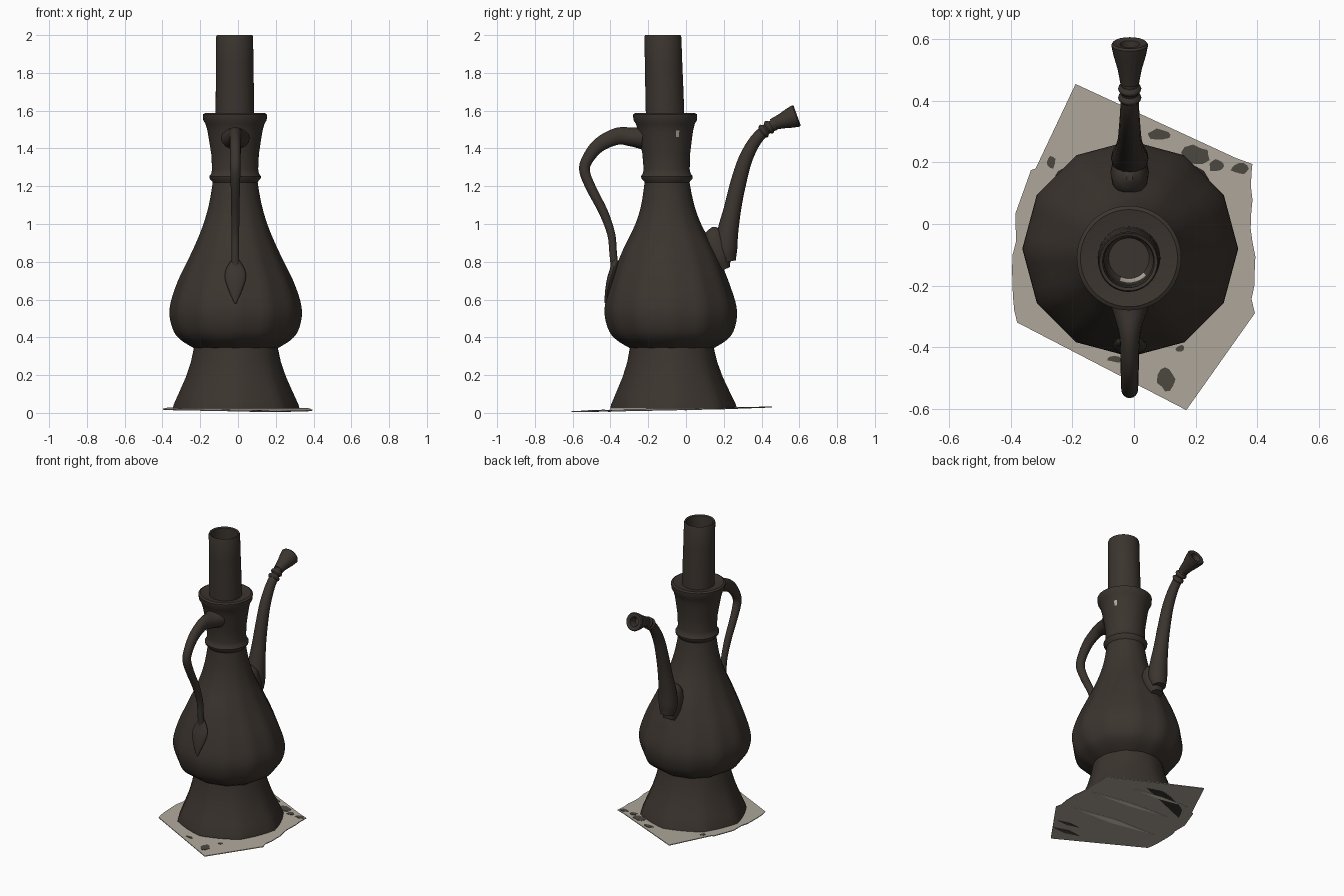
import bpy, bmesh, math, random
from mathutils import Vector

if "Cube" in bpy.data.objects:
    bpy.data.objects.remove(bpy.data.objects["Cube"])

random.seed(4)


def material(name, rgb):
    m = bpy.data.materials.new(name)
    m.diffuse_color = (*rgb, 1)
    m.use_nodes = True
    m.node_tree.nodes["Principled BSDF"].inputs["Base Color"].default_value = m.diffuse_color
    return m


BRONZE = material("dark bronze", (0.044, 0.035, 0.028))
SHEET = material("pale stone", (0.43, 0.39, 0.33))
STREAK = material("light streak", (0.72, 0.67, 0.58))
BLOTCH = material("blotch grey", (0.075, 0.066, 0.055))


def make(name, verts, faces, mats, smooth=40):
    me = bpy.data.meshes.new(name)
    me.from_pydata(verts, [], faces)
    for m in mats:
        me.materials.append(m)
    bm = bmesh.new()
    bm.from_mesh(me)
    bmesh.ops.recalc_face_normals(bm, faces=bm.faces)
    bm.to_mesh(me)
    bm.free()
    ob = bpy.data.objects.new(name, me)
    bpy.context.collection.objects.link(ob)
    if smooth:
        bpy.ops.object.select_all(action='DESELECT')
        ob.select_set(True)
        bpy.context.view_layer.objects.active = ob
        bpy.ops.object.shade_smooth_by_angle(angle=math.radians(smooth))
    return ob


def loft(name, rings, mats, smooth=40):
    """Join equal rings of points, closing both ends."""
    n = len(rings[0])
    verts = [p for r in rings for p in r]
    faces = [(i * n + j, i * n + (j + 1) % n, (i + 1) * n + (j + 1) % n, (i + 1) * n + j)
             for i in range(len(rings) - 1) for j in range(n)]
    faces += [tuple(range(n))[::-1], tuple(range(len(verts) - n, len(verts)))]
    return make(name, verts, faces, mats, smooth)


def spline(pts, steps=4):
    """Catmull-Rom through points of any dimension."""
    p = [Vector(q) for q in pts]
    p = [2 * p[0] - p[1]] + p + [2 * p[-1] - p[-2]]
    out = []
    for a, b, c, d in zip(p, p[1:], p[2:], p[3:]):
        for k in range(steps):
            t = k / steps
            out.append(0.5 * (2 * b + (c - a) * t + (2 * a - 5 * b + 4 * c - d) * t * t
                              + (3 * b - a - 3 * c + d) * t ** 3))
    return out + [p[-2]]


SEG = 48


def ring(r, z, sides=0, amount=0.0, deep=1.0):
    """Slightly leaning horizontal ring, optionally faceted and deepened in y."""
    cx, cy = -0.01 - 0.004 * z, -0.065 - 0.029 * z
    out = []
    for j in range(SEG):
        a = 2 * math.pi * j / SEG
        k = 1.0
        if sides:
            w = 2 * math.pi / sides
            poly = math.cos(w / 2) / math.cos((a % w) - w / 2)
            k = 1 + amount * (poly - 1)
        out.append((cx + r * k * math.cos(a), cy + r * k * deep * math.sin(a), z))
    return out


# flared foot
foot = [(0.336, 0.022), (0.33, 0.045), (0.305, 0.10), (0.265, 0.19), (0.238, 0.27), (0.222, 0.345), (0.215, 0.38)]
loft("foot", [ring(r, z, 8, 0.6 * (0.40 - z) / 0.4) for r, z in foot], [BRONZE])

# faceted pear-shaped belly, a little deeper than wide at its shoulder
belly = [(0.205, 0.335), (0.235, 0.35), (0.29, 0.385), (0.328, 0.43), (0.35, 0.51), (0.343, 0.59), (0.305, 0.70),
         (0.256, 0.80), (0.209, 0.90), (0.169, 1.0), (0.14, 1.1), (0.122, 1.2), (0.118, 1.24)]
loft("belly", [ring(r, z, 12, max(0, min(1, (1.2 - z) / 0.5)), 1 + 0.08 * math.exp(-((z - 0.87) / 0.13) ** 2))
               for r, z in spline(belly, 3)], [BRONZE])

# neck with raised collar ring and flared mouth
neck = [(0.115, 1.21), (0.121, 1.225), (0.135, 1.24), (0.137, 1.252), (0.126, 1.268), (0.122, 1.29), (0.126, 1.37),
        (0.14, 1.46), (0.146, 1.495), (0.156, 1.53), (0.168, 1.55), (0.17, 1.58), (0.158, 1.587), (0.09, 1.572)]
ob = loft("neck", [ring(r, z) for r, z in neck], [BRONZE, SHEET])
for f in ob.data.polygons:  # small pale worn spot on the right side
    c = f.center
    if 1.46 < c.z < 1.495 and c.x > 0 and -0.06 < c.y < -0.04:
        f.material_index = 1

# open tube rising from the mouth
tube = [(0.102, 1.56), (0.101, 1.70), (0.099, 1.85), (0.098, 1.99), (0.094, 2.0), (0.084, 1.995), (0.08, 1.85),
        (0.078, 1.62), (0.066, 1.60)]
ob = loft("top_tube", [ring(r, z) for r, z in tube], [BRONZE, SHEET])
for f in ob.data.polygons:  # pale patch low inside the tube, towards the front
    c = f.center
    if 1.60 < c.z < 1.62 and c.y < -0.165 and -0.04 < c.x < 0.04:
        f.material_index = 1


def sweep(name, pts, n=16, x=-0.014):
    """Sweep ellipses along a path in the side plane: (y, z, half depth, half width)."""
    s = spline(pts)
    rings = []
    for i, (y, z, r, rx) in enumerate(s):
        a, b = s[max(i - 1, 0)], s[min(i + 1, len(s) - 1)]
        t = Vector((b[0] - a[0], b[1] - a[1])).normalized()
        rings.append([(x + rx * math.cos(u), y - t.y * r * math.sin(u), z + t.x * r * math.sin(u))
                      for u in (2 * math.pi * k / n for k in range(n))])
    return loft(name, rings, [BRONZE])


# handle
sweep("handle", [(-0.23, 1.455, 0.06, 0.075), (-0.285, 1.46, 0.05, 0.055), (-0.362, 1.465, 0.045, 0.034),
                 (-0.458, 1.42, 0.038, 0.03), (-0.52, 1.345, 0.031, 0.028), (-0.537, 1.28, 0.028, 0.027),
                 (-0.50, 1.185, 0.026, 0.024), (-0.437, 1.063, 0.024, 0.022), (-0.396, 0.947, 0.021, 0.02),
                 (-0.386, 0.85, 0.02, 0.02), (-0.376, 0.75, 0.02, 0.022)])

# leaf-shaped plate where the handle meets the belly
sweep("handle_leaf", [(-0.373, 0.81, 0.018, 0.02), (-0.385, 0.76, 0.018, 0.05), (-0.40, 0.71, 0.018, 0.055),
                      (-0.417, 0.64, 0.012, 0.032), (-0.425, 0.58, 0.006, 0.005)])

# spout
sweep("spout", [(0.225, 0.80, 0.04, 0.045), (0.215, 0.86, 0.056, 0.06), (0.22, 0.95, 0.056, 0.058),
                (0.246, 1.08, 0.046, 0.046), (0.275, 1.21, 0.042, 0.039), (0.315, 1.344, 0.037, 0.035),
                (0.37, 1.445, 0.032, 0.031), (0.43, 1.505, 0.029, 0.028), (0.47, 1.525, 0.03, 0.03)])
# fairing that joins the spout to the belly
sweep("spout_root", [(0.205, 0.76, 0.03, 0.04), (0.18, 0.82, 0.06, 0.06), (0.155, 0.89, 0.07, 0.06),
                     (0.15, 0.95, 0.05, 0.045), (0.15, 0.985, 0.01, 0.01)])
# flared spout tip, hollowed at the mouth
d = Vector((0.94, 0.34))
tip = [(0, 0.03), (0.05, 0.039), (0.10, 0.053), (0.135, 0.06), (0.142, 0.055), (0.138, 0.032), (0.09, 0.022)]
rings = []
for s, r in tip:
    y, z = Vector((0.455, 1.526)) + d * s
    rings.append([(-0.014 + r * math.cos(u), y - d.y * r * math.sin(u), z + d.x * r * math.sin(u))
                  for u in (2 * math.pi * k / 20 for k in range(20))])
loft("spout_tip", rings, [BRONZE])
# two thin rings on the spout
for i, (y, z) in enumerate([(0.411, 1.492), (0.44, 1.513)]):
    sweep(f"spout_ring_{i + 1}", [(y - 0.012, z - 0.008, 0.029, 0.029), (y, z, 0.039, 0.038),
                                  (y + 0.012, z + 0.008, 0.029, 0.029)])


def sheet_z(x, y):
    return 0.023 + 0.02 * y - 0.008 * x


def plate(name, outline, lift, thick, mats):
    bottom = [(x, y, sheet_z(x, y) + lift) for x, y in outline]
    top = [(x, y, z + thick) for x, y, z in bottom]
    return loft(name, [bottom, top], mats, 0)


# rough ground sheet with ragged left and right edges
outline = [(-0.19, 0.455), (0.33, 0.215), (0.385, 0.195)]
outline += [(0.39 + random.uniform(-0.012, 0.006), 0.17 - 0.046 * k) for k in range(10)]
outline += [(0.393, -0.29), (0.17, -0.605), (-0.38, -0.32)]
outline += [(-0.392 + random.uniform(-0.006, 0.01), -0.28 + 0.045 * k) for k in range(8)]
outline += [(-0.335, 0.175), (-0.32, 0.18)]
plate("ground_sheet", outline, -0.005, 0.005, [SHEET])

# dark blotches on the sheet
blotches = [(0.105, -0.505, 0.028, 0.04), (0.20, 0.225, 0.05, 0.03), (0.345, 0.18, 0.03, 0.02), (0.08, 0.29, 0.04, 0.018),
            (0.15, -0.405, 0.015, 0.012), (-0.06, -0.44, 0.025, 0.01), (-0.27, 0.2, 0.015, 0.02), (0.27, 0.19, 0.03, 0.02)]
for i, (x, y, a, b) in enumerate(blotches):
    pts = []
    for k in range(11):
        q = random.uniform(0.75, 1.15)
        u = 2 * math.pi * k / 11
        pts.append((x + a * q * math.cos(u), y + b * q * math.sin(u)))
    plate(f"blotch_{i + 1}", pts, 0, 0.002, [BLOTCH])

# light and dark streaks under the sheet
streaks = [(0.0, -0.2, 0.3, 0.025, STREAK), (0.05, 0.02, 0.28, 0.018, STREAK), (-0.05, 0.2, 0.2, 0.015, STREAK),
           (0.15, -0.48, 0.1, 0.02, BLOTCH), (0.2, -0.4, 0.08, 0.015, BLOTCH)]
for i, (x, y, l, w, m) in enumerate(streaks):
    plate(f"underside_streak_{i + 1}", [(x - l, y + 0.1 * l), (x, y - w), (x + l, y - 0.1 * l), (x, y + w)],
          -0.007, 0.002, [m])
